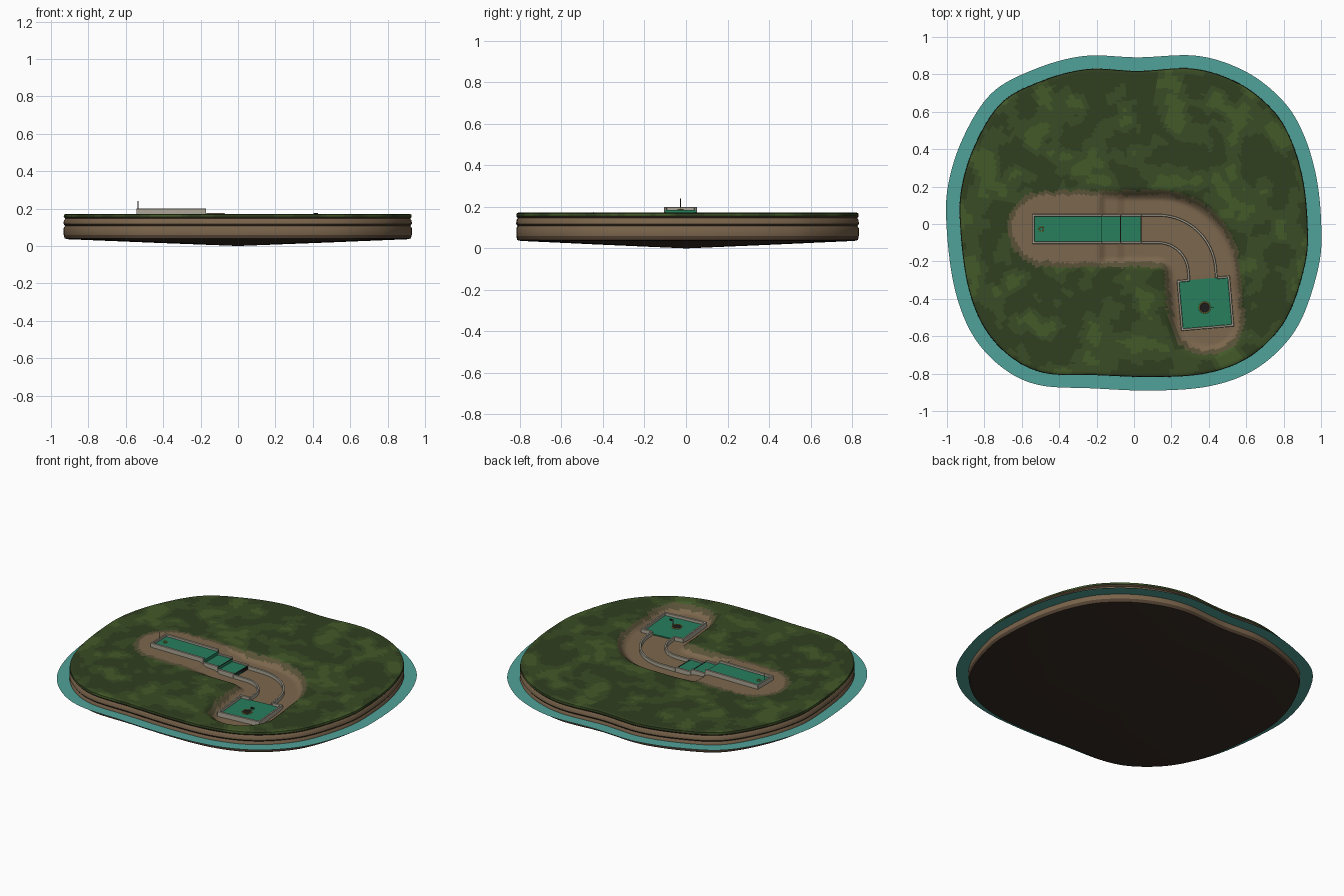
import bpy, bmesh, math
from mathutils import Vector, Matrix, noise

if "Cube" in bpy.data.objects:
    bpy.data.objects.remove(bpy.data.objects["Cube"])


def mat(name, r, g, b):
    m = bpy.data.materials.new(name)
    m.diffuse_color = (r, g, b, 1)
    m.use_nodes = True
    m.node_tree.nodes["Principled BSDF"].inputs["Base Color"].default_value = m.diffuse_color
    return m


GRASS = [mat("grass_dark", .030, .050, .014), mat("grass", .042, .072, .018),
         mat("grass_light", .055, .100, .022)]
DIRT = mat("dirt", .20, .135, .075)
DIRT_EDGE = mat("dirt_edge", .10, .085, .04)
CLIFF = mat("cliff", .19, .125, .07)
CLIFF_DARK = mat("cliff_dark", .08, .05, .03)
UNDER = mat("underside", .04, .026, .018)
TURF = mat("turf", .02, .21, .11)
STONE = mat("stone", .42, .39, .31)
WATER = mat("water", .08, .36, .32)
GOLD = mat("gold", .45, .33, .06)
BLACK = mat("black", .012, .012, .012)


def finish(name, bm, mats, smooth=None):
    bmesh.ops.recalc_face_normals(bm, faces=bm.faces)
    me = bpy.data.meshes.new(name)
    bm.to_mesh(me)
    bm.free()
    for m in mats:
        me.materials.append(m)
    ob = bpy.data.objects.new(name, me)
    bpy.context.collection.objects.link(ob)
    if smooth:
        bpy.ops.object.select_all(action='DESELECT')
        ob.select_set(True)
        bpy.context.view_layer.objects.active = ob
        bpy.ops.object.shade_smooth_by_angle(angle=math.radians(smooth))
    return ob


# Island outline, smoothed through a few points
KEYS = [(.93, 0), (.92, -.2), (.84, -.46), (.73, -.62), (.57, -.74), (.36, -.805), (.09, -.82),
        (-.2, -.81), (-.47, -.80), (-.65, -.72), (-.80, -.56), (-.89, -.33), (-.93, -.03),
        (-.925, .19), (-.85, .43), (-.71, .65), (-.5, .765), (-.25, .83), (.02, .82),
        (.32, .832), (.56, .755), (.74, .615), (.84, .455), (.905, .24)]
KEYS = [Vector(k) for k in KEYS]
outline = []
for i in range(len(KEYS)):
    a, b, c, d = (KEYS[(i + k) % len(KEYS)] for k in (-1, 0, 1, 2))
    for j in range(8):
        t = j / 8
        outline.append(.5 * (2*b + (c-a)*t + (2*a-5*b+4*c-d)*t*t + (3*b-a-3*c+d)*t**3))
N = len(outline)

# Course centre line with ground height: tee, steps, bend, green
ARC_C = Vector((.13, -.26))
HEAD = math.radians(5)


def arc(r):
    pts = [Vector((.04, ARC_C.y + r))]
    for k in range(21):
        a = math.radians(90 - 85 * k / 20)
        pts.append(ARC_C + r * Vector((math.cos(a), math.sin(a))))
    return pts + [pts[-1] + .055 * Vector((math.sin(HEAD), -math.cos(HEAD)))]


path = [(Vector((x, -.025)), z) for x, z in
        [(-.47, .172), (-.19, .172), (-.155, .15), (-.09, .145), (-.05, .130)]]
path += [(p, .128) for p in arc(.235)] + [(Vector((.375, -.36)), .121), (Vector((.39, -.50)), .121)]


def course(p):
    """distance to the centre line and ground height there"""
    best = (9, .172)
    for (a, za), (b, zb) in zip(path, path[1:]):
        ab = b - a
        t = max(0, min(1, (p - a).dot(ab) / ab.length_squared))
        best = min(best, ((p - a - ab * t).length, za + (zb - za) * t))
    return best


def height(p):
    d, z = course(p)
    t = max(0, min(1, (d - .15) / .07))
    return z + (.172 - z) * t * t * (3 - 2 * t)


# Island: turf top rings, layered cliff, shallow cone underneath
bm = bmesh.new()
R = 80
rings = [(k / R * .985, None) for k in range(1, R + 1)]
rings += [(.995, .168), (.997, .155), (.988, .146), (.996, .137), (.998, .118), (.989, .108),
          (.997, .097), (.997, .06), (.992, .04), (.97, .036), (.5, .018)]
top = bm.verts.new((0, 0, height(Vector((0, 0)))))
bottom = bm.verts.new((0, 0, 0))
vr = [[bm.verts.new((*(p * s), height(p * s) if z is None else z)) for p in outline]
      for s, z in rings]
for i in range(N):
    j = (i + 1) % N
    bm.faces.new((top, vr[0][i], vr[0][j]))
    bm.faces.new((bottom, vr[-1][j], vr[-1][i])).material_index = 7
    for k in range(len(rings) - 1):
        f = bm.faces.new((vr[k][i], vr[k+1][i], vr[k+1][j], vr[k][j]))
        if k > R:
            f.material_index = 7 if k >= R + 8 else 6 if k in (R + 1, R + 4, R + 7) else 5
for f in bm.faces:
    if f.material_index == 0:
        c = f.calc_center_median()
        d = course(c.xy)[0] + .012 * noise.noise(c * 25)
        n = noise.noise(c * 7) + .5 * noise.noise(c * 16)
        f.material_index = 3 if d < .18 else 4 if d < .205 else 0 if n < -.1 else 1 if n < .33 else 2
finish("island", bm, GRASS + [DIRT, DIRT_EDGE, CLIFF, CLIFF_DARK, UNDER], 40)

# Flat water ring
bm = bmesh.new()
inner = [bm.verts.new((*(p * .98), .09)) for p in outline]
outer = [bm.verts.new((*(p + p.normalized() * .071), .09)) for p in outline]
for i in range(N):
    j = (i + 1) % N
    bm.faces.new((inner[i], outer[i], outer[j], inner[j]))
finish("water_ring", bm, [WATER])


def box(name, x, y, sx, sy, z0, z1, m, rot=0):
    bm = bmesh.new()
    bmesh.ops.create_cube(bm, size=1, matrix=Matrix.Translation((x, y, (z0 + z1) / 2))
                          @ Matrix.Rotation(rot, 4, 'Z') @ Matrix.Diagonal((sx, sy, z1 - z0, 1)))
    return finish(name, bm, [m])


def rail(name, pts, z0, z1, w=.012):
    """kerb of rectangular section with mitred corners"""
    bm = bmesh.new()
    pts = [Vector(p) for p in pts]
    secs = []
    for i, p in enumerate(pts):
        d0 = (p - pts[i-1]).normalized() if i else (pts[1] - p).normalized()
        d1 = (pts[i+1] - p).normalized() if i < len(pts) - 1 else d0
        n0, n1 = Vector((-d0.y, d0.x)), Vector((-d1.y, d1.x))
        m = (n0 + n1).normalized()
        m *= w / 2 / m.dot(n0)
        secs.append([bm.verts.new((*(p + m * s), z)) for s, z in
                     ((1, z0), (1, z1), (-1, z1), (-1, z0))])
    for a, b in zip(secs, secs[1:]):
        for k in range(4):
            bm.faces.new((a[k], a[(k+1) % 4], b[(k+1) % 4], b[k]))
    bm.faces.new(secs[0])
    bm.faces.new(secs[-1])
    ob = finish(name, bm, [STONE])
    bev = ob.modifiers.new("soft_edges", 'BEVEL')
    bev.width, bev.segments, bev.limit_method = .002, 1, 'ANGLE'


def cyl(name, x, y, z0, z1, r, m):
    bm = bmesh.new()
    bmesh.ops.create_cone(bm, cap_ends=True, segments=24, radius1=r, radius2=r, depth=z1 - z0,
                          matrix=Matrix.Translation((x, y, (z0 + z1) / 2)))
    finish(name, bm, [m], 30)


def ring(name, x, y, z, r, t):
    bpy.ops.mesh.primitive_torus_add(location=(x, y, z), major_radius=r, minor_radius=t,
                                     major_segments=28, minor_segments=8)
    ob = bpy.context.object
    ob.name = name
    ob.data.materials.append(GOLD)
    ob.data.shade_smooth()


# Raised tee lane and two steps down
YT, YB = .047, -.1
box("tee_turf", -.355, -.0265, .37, .147, .15, .186, TURF)
rail("tee_kerb", [(-.17, YT), (-.538, YT), (-.538, YB), (-.17, YB)], .155, .2)
for n, (x0, x1, z) in enumerate([(-.17, -.07, .166), (-.07, .04, .149)], 1):
    box(f"step_{n}_turf", (x0 + x1) / 2, -.0265, x1 - x0, .147, .11, z, TURF)
    box(f"step_{n}_edge", x1 - .003, -.0265, .006, .147, .11, z + .001, BLACK)
    for side, y in (("back", YT), ("front", YB)):
        rail(f"step_{n}_{side}_kerb", [(x0, y), (x1, y)], .11, z + .009)

# Bend kerbs
rail("bend_outer_kerb", arc(.307), .11, .151)
rail("bend_inner_kerb", arc(.16), .11, .151)

# Putting green, turned slightly
M = Matrix.Rotation(HEAD, 2)
G = Vector((.382, -.424))
box("green_turf", G.x, G.y, .275, .262, .105, .134, TURF, HEAD)
rail("green_kerb", [G + M @ Vector(p) for p in
     [(-.075, .13), (-.136, .13), (-.136, -.13), (.136, -.13), (.136, .13), (.075, .13)]], .105, .152)

# Cup, flag and tee marker
cyl("cup", .378, -.447, .125, .1355, .028, BLACK)
ring("cup_rim", .378, -.447, .1355, .029, .003)
cyl("flag_pole", .405, -.447, .13, .176, .002, STONE)
box("flag", .417, -.447, .022, .002, .162, .175, BLACK)
ring("tee_marker", -.495, -.027, .187, .012, .0025)
cyl("tee_post", -.534, -.027, .18, .24, .0025, CLIFF_DARK)
